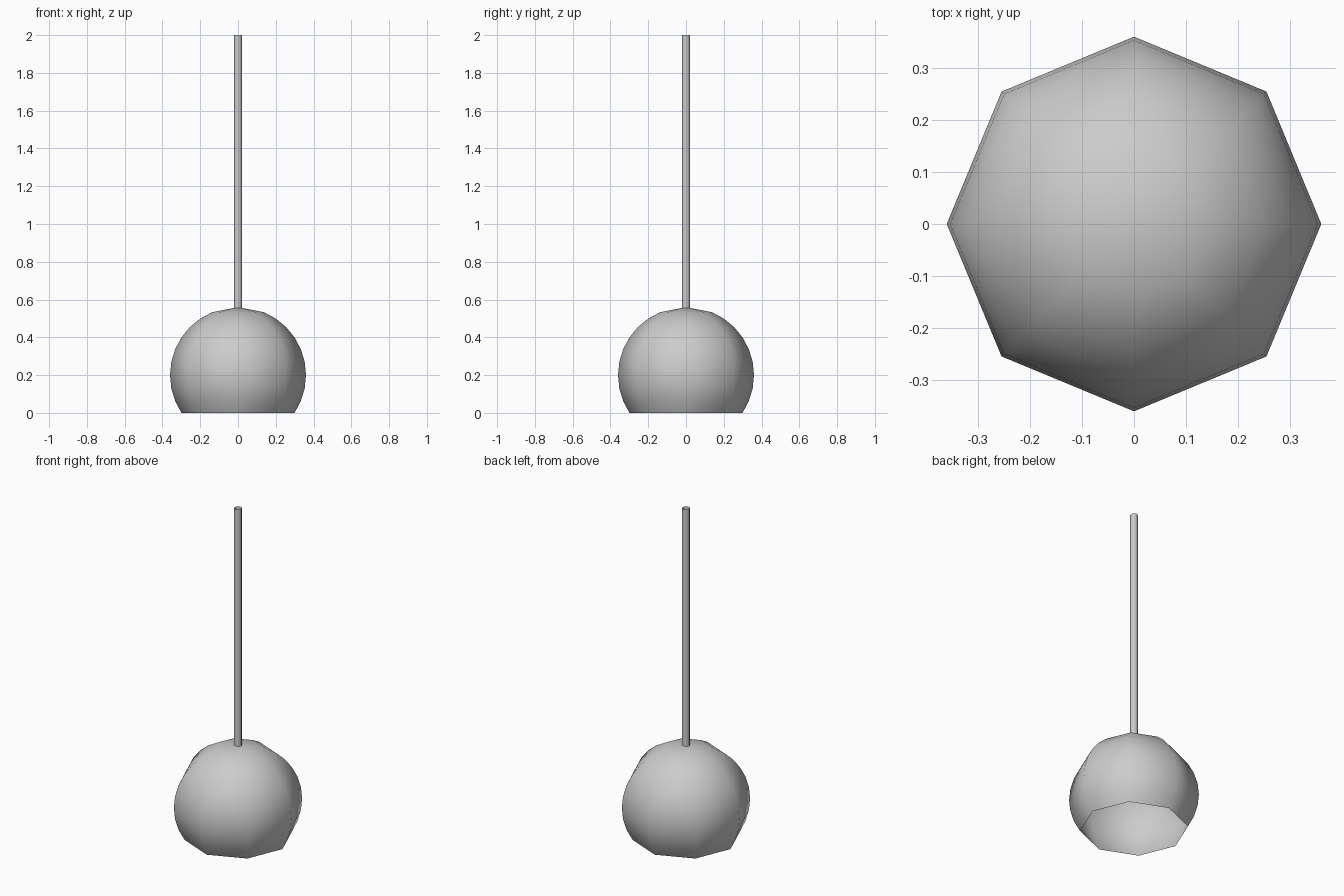
import bpy
import bmesh
import math

cube = bpy.data.objects.get("Cube")
if cube:
    bpy.data.objects.remove(cube, do_unlink=True)

grey = bpy.data.materials.new("light_grey")
grey.use_nodes = True
colour = (0.6, 0.6, 0.6, 1)
grey.diffuse_color = colour
grey.node_tree.nodes["Principled BSDF"].inputs["Base Color"].default_value = colour

SIDES = 8
RADIUS = 0.36
STEP = math.pi / 16
CENTRE_Z = RADIUS * math.sin(3 * STEP)


def lathe(name, profile):
    """Open smooth surface through (radius, z) rings; radius 0 makes a pole."""
    bm = bmesh.new()
    rings = []
    for r, z in profile:
        count = SIDES if r > 0 else 1
        rings.append([bm.verts.new((r * math.cos(math.tau * i / SIDES),
                                    r * math.sin(math.tau * i / SIDES), z))
                      for i in range(count)])
    for up, low in zip(rings, rings[1:]):
        for i in range(SIDES):
            j = (i + 1) % SIDES
            if len(up) == 1:
                bm.faces.new((up[0], low[i], low[j]))
            else:
                bm.faces.new((up[i], low[i], low[j], up[j]))
    for face in bm.faces:
        face.smooth = True
    mesh = bpy.data.meshes.new(name)
    bm.to_mesh(mesh)
    bm.free()
    mesh.materials.append(grey)
    obj = bpy.data.objects.new(name, mesh)
    bpy.context.collection.objects.link(obj)
    return obj


# Globe shade: eight-sided, pointed cap, open at the bottom
angles = [0] + [k * STEP for k in range(2, 12)]
lathe("globe_shade", [(RADIUS * math.sin(a), CENTRE_Z + RADIUS * math.cos(a))
                      for a in angles])

# Hanging rod: open tube standing on the cap
lathe("hanging_rod", [(0.022, 2.0), (0.022, CENTRE_Z + RADIUS - 0.004)])
